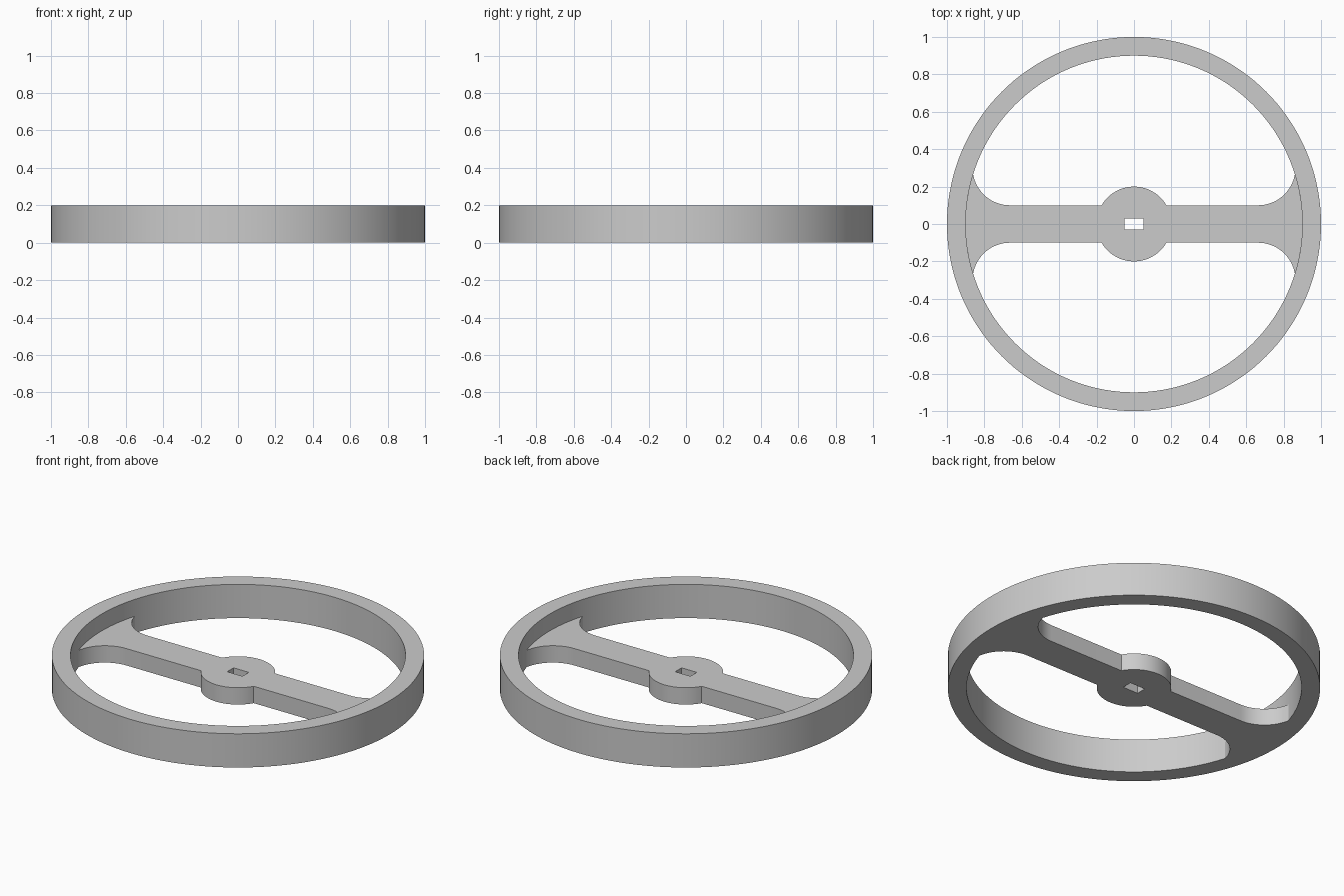
import bpy, bmesh
from math import sin, cos, atan2, acos, asin, sqrt, pi, tau

cube = bpy.data.objects.get("Cube")
if cube:
    bpy.data.objects.remove(cube, do_unlink=True)

RIM_OUT, RIM_IN, RIM_H = 1.0, 0.9, 0.2
PLATE_H, HUB_R, ARM_HALF = 0.1, 0.2, 0.1
FILLET_R, FILLET_X = 0.2, 0.663
SLOT_X, SLOT_Y = 0.05, 0.03

grey = bpy.data.materials.new("plain grey")
grey.use_nodes = True
colour = (0.6, 0.6, 0.6, 1)
grey.diffuse_color = colour
grey.node_tree.nodes["Principled BSDF"].inputs["Base Color"].default_value = colour


def finish(obj):
    """Assign the material and smooth the curved walls."""
    obj.data.materials.clear()
    obj.data.materials.append(grey)
    bpy.ops.object.select_all(action='DESELECT')
    obj.select_set(True)
    bpy.context.view_layer.objects.active = obj
    bpy.ops.object.shade_smooth_by_angle(angle=pi / 6)


def arc(cx, cy, r, a0, a1, n):
    return [(cx + r * cos(a0 + (a1 - a0) * i / n),
             cy + r * sin(a0 + (a1 - a0) * i / n)) for i in range(n + 1)]


# Rim: rectangular section swept around the axis
bm = bmesh.new()
section = [(RIM_IN, 0), (RIM_OUT, 0), (RIM_OUT, RIM_H), (RIM_IN, RIM_H)]
verts = [bm.verts.new((r, 0, z)) for r, z in section]
edges = [bm.edges.new((verts[i], verts[(i + 1) % 4])) for i in range(4)]
bmesh.ops.spin(bm, geom=verts + edges, axis=(0, 0, 1), cent=(0, 0, 0),
               angle=tau, steps=144, use_merge=True)
bmesh.ops.remove_doubles(bm, verts=bm.verts, dist=1e-4)
bmesh.ops.recalc_face_normals(bm, faces=bm.faces)
mesh = bpy.data.meshes.new("rim")
bm.to_mesh(mesh)
bm.free()
rim = bpy.data.objects.new("rim", mesh)
bpy.context.collection.objects.link(rim)
finish(rim)

# Hub and arms: one quarter outline, mirrored to all four quadrants
fillet_y = ARM_HALF + FILLET_R
dist = sqrt(FILLET_X ** 2 + fillet_y ** 2)
# angle at the fillet centre where its circle meets the rim's inner wall
turn = acos((RIM_IN ** 2 - dist ** 2 - FILLET_R ** 2) / (2 * dist * FILLET_R))
end = atan2(fillet_y, FILLET_X) - turn
fillet = arc(FILLET_X, fillet_y, FILLET_R, end, -pi / 2, 16)
tip = atan2(fillet[0][1], fillet[0][0])
quarter = (arc(0, 0, RIM_IN, 0, tip, 8)[:-1] + fillet
           + arc(0, 0, HUB_R, asin(ARM_HALF / HUB_R), pi / 2, 16))
half = quarter + [(-x, y) for x, y in reversed(quarter[:-1])]
outline = half + [(x, -y) for x, y in reversed(half[1:-1])]
slot = [(-SLOT_X, -SLOT_Y), (SLOT_X, -SLOT_Y), (SLOT_X, SLOT_Y), (-SLOT_X, SLOT_Y)]

curve = bpy.data.curves.new("hub_and_arms", 'CURVE')
curve.dimensions = '2D'
curve.fill_mode = 'BOTH'
curve.extrude = PLATE_H / 2
for points in (outline, slot):
    spline = curve.splines.new('POLY')
    spline.points.add(len(points) - 1)
    for p, (x, y) in zip(spline.points, points):
        p.co = (x, y, 0, 1)
    spline.use_cyclic_u = True

plate = bpy.data.objects.new("hub_and_arms", curve)
bpy.context.collection.objects.link(plate)
bpy.ops.object.select_all(action='DESELECT')
plate.select_set(True)
bpy.context.view_layer.objects.active = plate
bpy.ops.object.convert(target='MESH')
plate = bpy.context.view_layer.objects.active

# Weld the caps to the walls and rest the plate on the ground
bm = bmesh.new()
bm.from_mesh(plate.data)
bmesh.ops.remove_doubles(bm, verts=bm.verts, dist=1e-4)
bmesh.ops.translate(bm, verts=bm.verts, vec=(0, 0, PLATE_H / 2))
bmesh.ops.recalc_face_normals(bm, faces=bm.faces)
bm.to_mesh(plate.data)
bm.free()
finish(plate)
